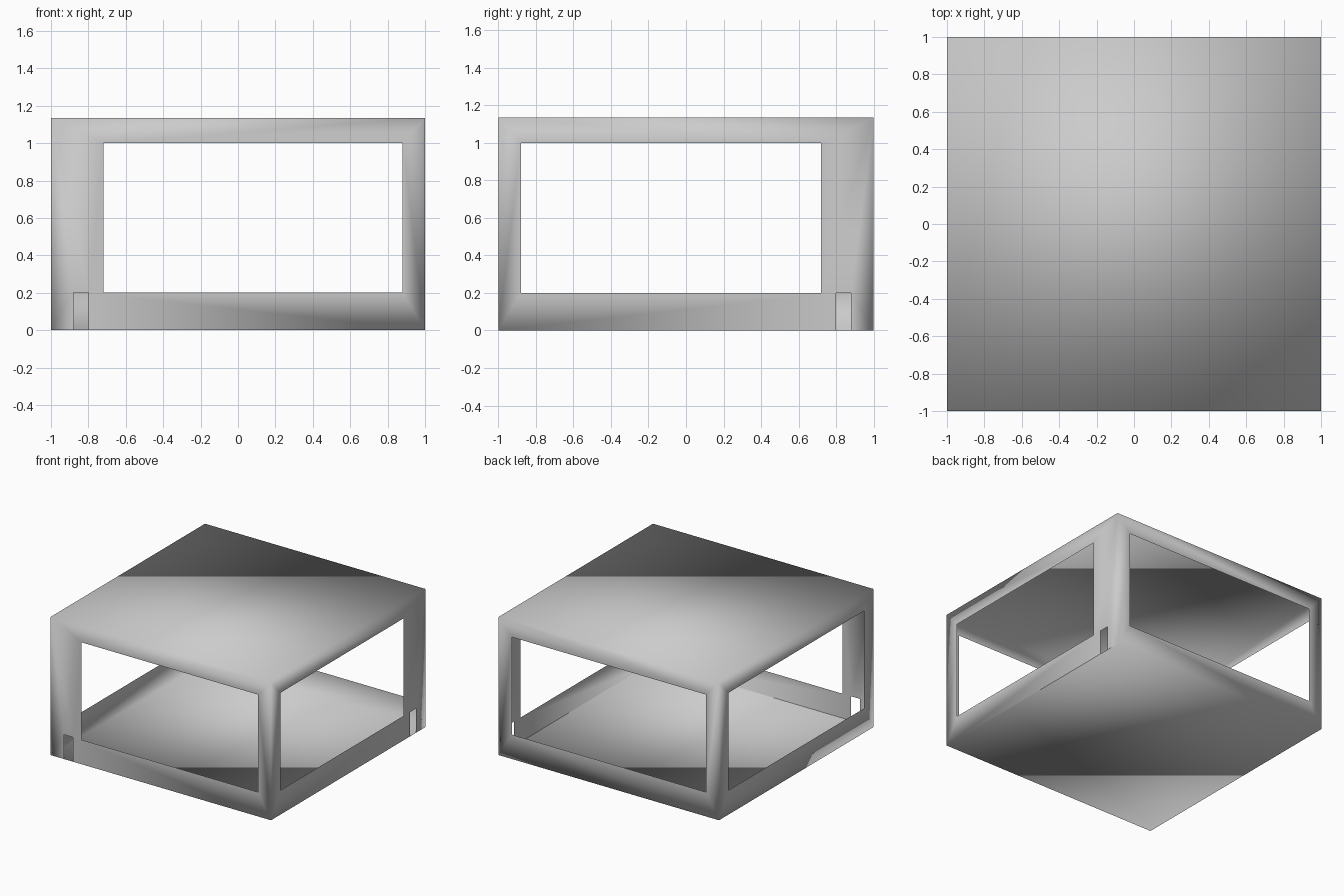
import bpy, bmesh

if "Cube" in bpy.data.objects:
    bpy.data.objects.remove(bpy.data.objects["Cube"])

H = 1.135            # overall height
SILL, HEAD = 0.2, 1.0  # window bottom and top

bm = bmesh.new()


def add_wall(place, outline, faces):
    """Add wall faces from 2D points; place maps (u, z) into 3D."""
    verts = [bm.verts.new(place(u, z)) for u, z in outline]
    for f in faces:
        bm.faces.new([verts[i] for i in f])


corners = [(-1, 0), (1, 0), (1, H), (-1, H)]

# Open window frame: four mitred quads around the opening
window_wall = corners + [(-0.88, SILL), (0.88, SILL), (0.88, HEAD), (-0.88, HEAD)]
window_faces = [(i, (i + 1) % 4, 4 + (i + 1) % 4, 4 + i) for i in range(4)]

# Frame with a wide post that has a small slot at its foot
slot_wall = corners + [(-0.72, SILL), (0.88, SILL), (0.88, HEAD), (-0.72, HEAD),
                       (-0.88, 0), (-0.80, 0), (-0.80, SILL), (-0.88, SILL)]
slot_faces = [(9, 1, 5, 4, 10), (1, 2, 6, 5), (2, 3, 7, 6),
              (0, 8, 11, 3), (11, 10, 4, 7, 3)]

# Front and right walls mirror each other across the diagonal
add_wall(lambda u, z: (u, -1, z), slot_wall, slot_faces)
add_wall(lambda u, z: (1, -u, z), slot_wall, slot_faces)

# Back and left walls
add_wall(lambda u, z: (u, 1, z), window_wall, window_faces)
add_wall(lambda u, z: (-1, u, z), window_wall, window_faces)

# Floor and roof sheets
for z in (0, H):
    bm.faces.new([bm.verts.new((x, y, z))
                  for x, y in ((-1, -1), (1, -1), (1, 1), (-1, 1))])

# Weld corners into one smooth shell with outward normals
bmesh.ops.remove_doubles(bm, verts=bm.verts, dist=0.0005)
for f in bm.faces:
    c = f.calc_center_bounds()
    f.normal_update()
    n = f.normal
    outward = n.z * (c.z - H / 2) if abs(n.z) > 0.5 else n.x * c.x + n.y * c.y
    if outward < 0:
        f.normal_flip()
    f.smooth = True

mesh = bpy.data.meshes.new("windowed_box_shell")
bm.to_mesh(mesh)
bm.free()
shell = bpy.data.objects.new("windowed_box_shell", mesh)
bpy.context.collection.objects.link(shell)
